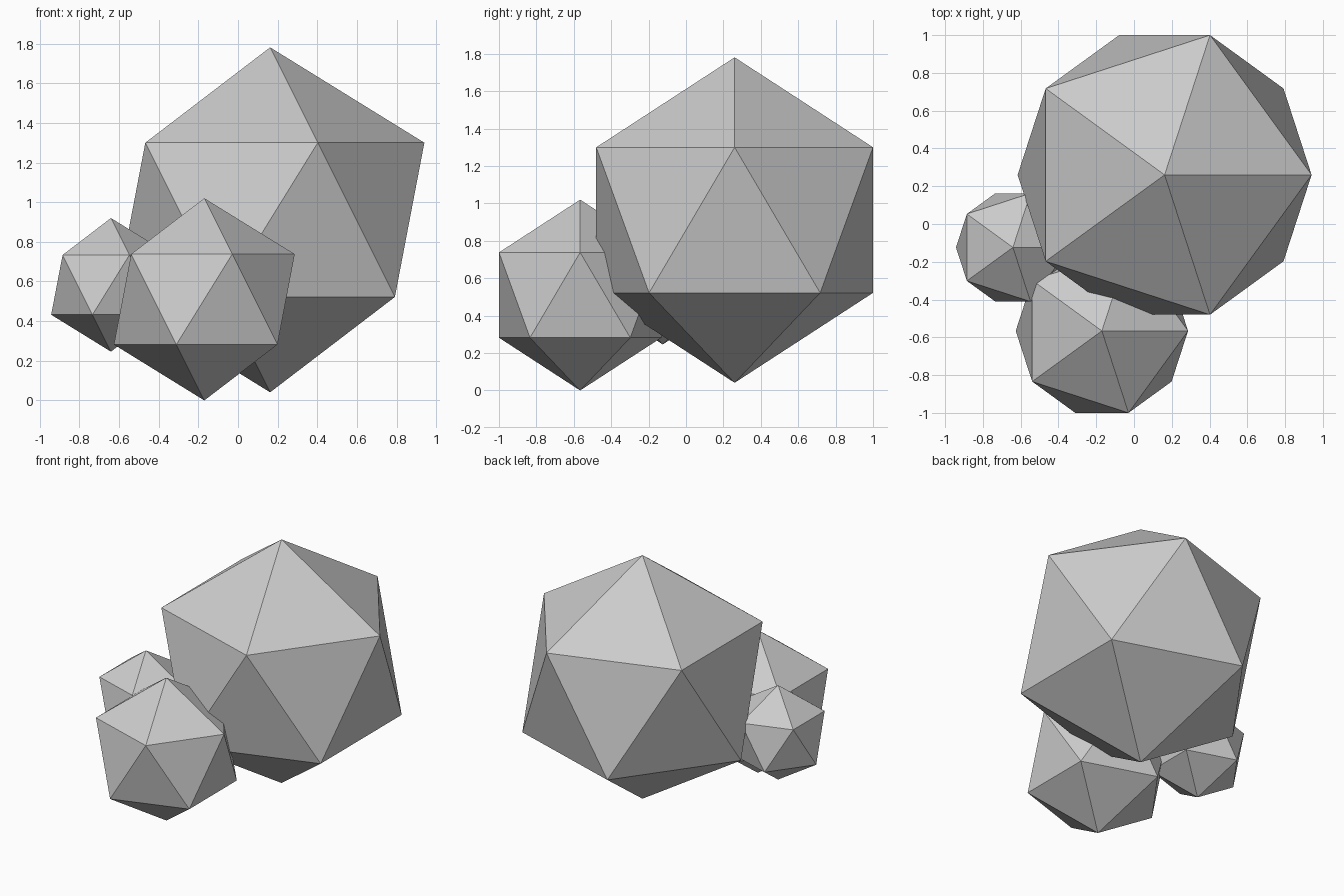
import bpy

if "Cube" in bpy.data.objects:
    bpy.data.objects.remove(bpy.data.objects["Cube"])

# Cluster of three overlapping, flat-faced 20-sided boulders: name, radius, centre
BOULDERS = [
    ("large_boulder", 0.87, (0.162, 0.26, 0.911)),
    ("medium_boulder", 0.51, (-0.17, -0.566, 0.51)),
    ("small_boulder", 0.337, (-0.641, -0.124, 0.583)),
]


def add_boulder(name, radius, centre):
    bpy.ops.mesh.primitive_ico_sphere_add(subdivisions=1, radius=radius, location=centre)
    boulder = bpy.context.object
    boulder.name = name
    bpy.ops.object.shade_flat()
    return boulder


for name, radius, centre in BOULDERS:
    add_boulder(name, radius, centre)
